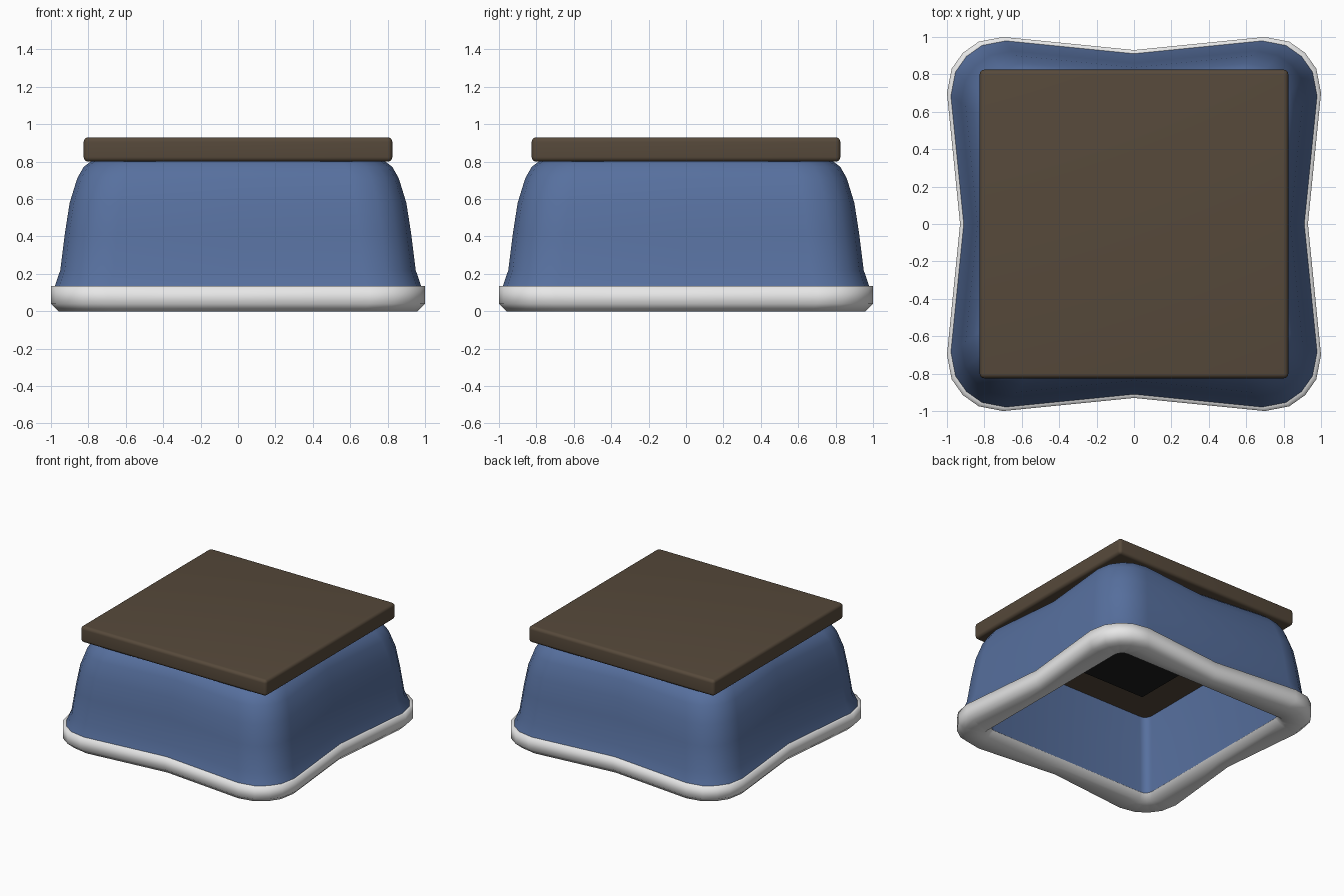
import bpy, bmesh, math

if "Cube" in bpy.data.objects:
    bpy.data.objects.remove(bpy.data.objects["Cube"])


def material(name, rgb):
    m = bpy.data.materials.new(name)
    m.diffuse_color = (*rgb, 1)
    m.use_nodes = True
    m.node_tree.nodes["Principled BSDF"].inputs["Base Color"].default_value = m.diffuse_color
    return m


BLUE = material("blue cloth", (0.095, 0.162, 0.345))
WHITE = material("white trim", (0.9, 0.9, 0.9))
BROWN = material("brown lid", (0.094, 0.067, 0.043))
BLACK = material("black", (0.012, 0.012, 0.012))


def spin(side):
    """Repeat one side of an outline four times around the middle."""
    pts = []
    for k in range(4):
        for x, y in side:
            for _ in range(k):
                x, y = y, -x
            pts.append((x, y))
    return pts


def pinched(s):
    """Rounded square with sides pinched in at the middle."""
    side = [(0, 0.93), (0.7, 1.0), (0.83, 0.975), (0.915, 0.915), (0.975, 0.83), (1.0, 0.7)]
    return spin([(x * s, y * s) for x, y in side])


def square(h, r=0.06):
    """Straight-sided square of half width h with corner radius r."""
    arc = [math.radians(90 - 22.5 * i) for i in range(5)]
    return spin([(0, h)] + [(h - r + r * math.cos(a), h - r + r * math.sin(a)) for a in arc])


def loft(name, rings, mat, angle, cap=False):
    """Join (outline, height) rings."""
    bm = bmesh.new()
    rings = [[bm.verts.new((x, y, z)) for x, y in pts] for pts, z in rings]
    n = len(rings[0])
    for a, b in zip(rings, rings[1:]):
        for i in range(n):
            j = (i + 1) % n
            bm.faces.new((a[i], a[j], b[j], b[i]))
    if cap:
        bm.faces.new(rings[-1])
    return finish(name, bm, mat, angle)


def finish(name, bm, mat, angle):
    bmesh.ops.recalc_face_normals(bm, faces=bm.faces)
    me = bpy.data.meshes.new(name)
    bm.to_mesh(me)
    bm.free()
    me.materials.append(mat)
    ob = bpy.data.objects.new(name, me)
    bpy.context.collection.objects.link(ob)
    bpy.ops.object.select_all(action='DESELECT')
    ob.select_set(True)
    bpy.context.view_layer.objects.active = ob
    bpy.ops.object.shade_smooth_by_angle(angle=math.radians(angle))
    return ob


def box(name, half, z0, z1, mat, bevel=0.0):
    bm = bmesh.new()
    bmesh.ops.create_cube(bm, size=1)
    for v in bm.verts:
        v.co = (v.co.x * 2 * half, v.co.y * 2 * half, z0 if v.co.z < 0 else z1)
    if bevel:
        bmesh.ops.bevel(bm, geom=bm.edges[:], offset=bevel, segments=6, profile=0.5, affect='EDGES')
    return finish(name, bm, mat, 60)


# flared skirt, outer face
outer = [(0.979, 0.135), (0.95, 0.22), (0.925, 0.42), (0.9, 0.58), (0.86, 0.71), (0.825, 0.772), (0.785, 0.802)]
loft("skirt_outer", [(pinched(s), z) for s, z in outer], BLUE, 60)

# thick wall's inner face and the ceiling inside
inner = [(0.755, 0.05), (0.745, 0.4), (0.725, 0.66)]
loft("skirt_inner", [(square(h), z) for h, z in inner], BLUE, 60)
loft("ceiling", [(square(0.725), 0.66)], BROWN, 60, cap=True)
box("ceiling_panel", 0.49, 0.653, 0.662, BLACK)

# rounded trim around the hem
loft("hem_trim", [(pinched(0.976), 0.135), (pinched(1), 0.135), (pinched(1), 0.04), (pinched(0.96), 0),
                  (square(0.79, 0.07), 0), (square(0.755), 0.05)], WHITE, 180)

# lid
box("lid", 0.825, 0.80, 0.93, BROWN, 0.025)
